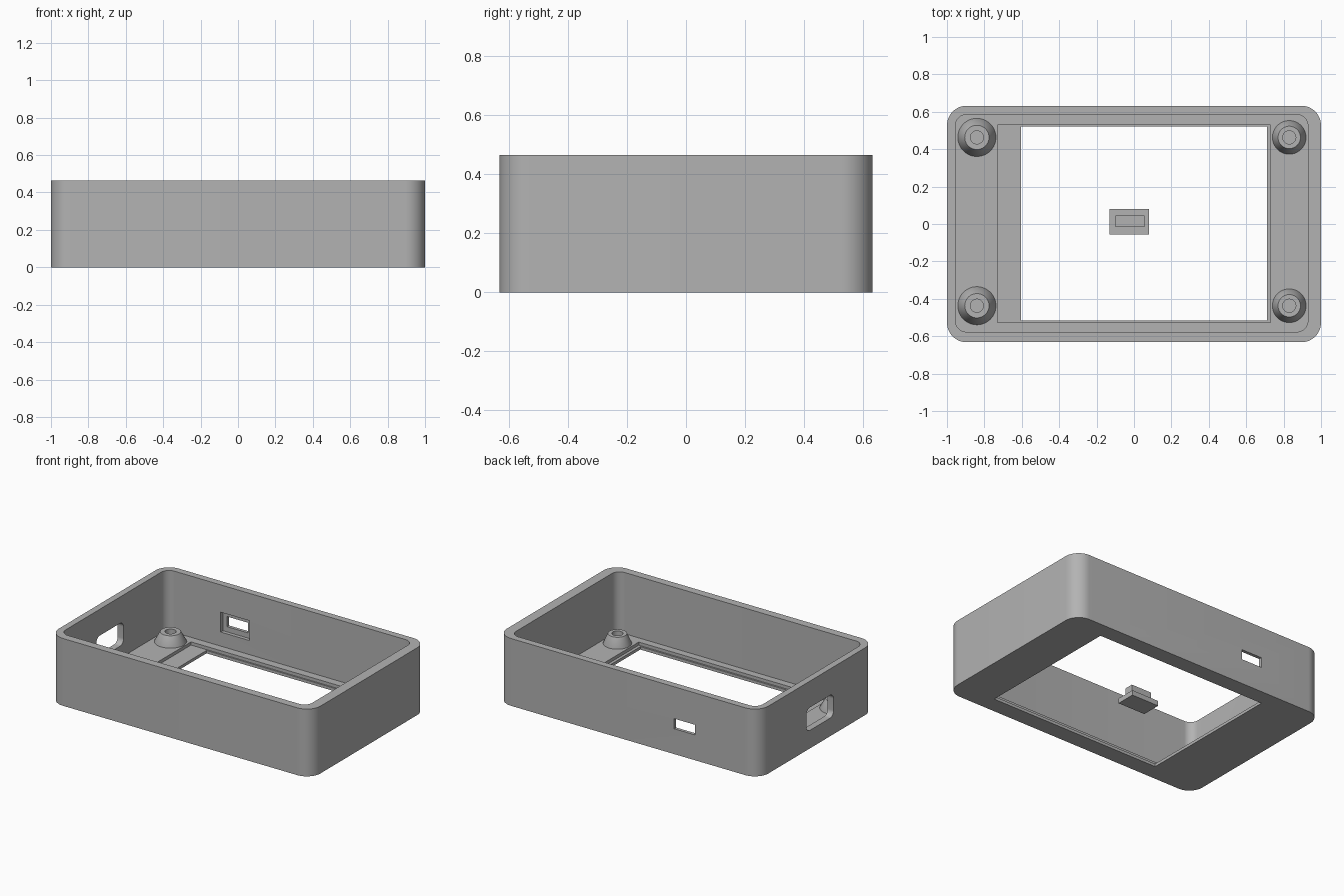
import bpy, bmesh, math

if "Cube" in bpy.data.objects:
    bpy.data.objects.remove(bpy.data.objects["Cube"])

H, FLOOR, LEDGE = 0.465, 0.042, 0.02

grey = bpy.data.materials.new("light grey")
grey.diffuse_color = (0.45, 0.45, 0.45, 1)
grey.use_nodes = True
grey.node_tree.nodes["Principled BSDF"].inputs["Base Color"].default_value = grey.diffuse_color


def finish(name, bm):
    bmesh.ops.recalc_face_normals(bm, faces=bm.faces)
    me = bpy.data.meshes.new(name)
    bm.to_mesh(me)
    bm.free()
    me.materials.append(grey)
    ob = bpy.data.objects.new(name, me)
    bpy.context.collection.objects.link(ob)
    return ob


def prism(name, u, v, w, r=0, axis="z", steps=12):
    """Rounded rectangle u by v, extruded over w along z or x."""
    pts = []
    for i, (cu, cv) in enumerate([(u[1] - r, v[1] - r), (u[0] + r, v[1] - r),
                                  (u[0] + r, v[0] + r), (u[1] - r, v[0] + r)]):
        for k in range(steps + 1 if r else 1):
            a = math.pi / 2 * (i + k / steps)
            pts.append((cu + r * math.cos(a), cv + r * math.sin(a)))
    bm = bmesh.new()
    rings = []
    for t in w:
        rings.append([bm.verts.new((p, q, t) if axis == "z" else (t, p, q)) for p, q in pts])
    n = len(pts)
    bm.faces.new(rings[0][::-1])
    bm.faces.new(rings[1])
    for i in range(n):
        j = (i + 1) % n
        bm.faces.new((rings[0][i], rings[0][j], rings[1][j], rings[1][i]))
    return finish(name, bm)


def boolean(ob, tool, op="DIFFERENCE"):
    m = ob.modifiers.new("cut", "BOOLEAN")
    m.operation, m.solver, m.object = op, "EXACT", tool
    bpy.context.view_layer.objects.active = ob
    bpy.ops.object.modifier_apply(modifier=m.name)
    bpy.data.objects.remove(tool)


def lathe(name, profile, x, y, n=48):
    """Closed profile of (radius, z) turned about a vertical axis."""
    bm = bmesh.new()
    rings = [[bm.verts.new((x + r * math.cos(math.tau * k / n),
                            y + r * math.sin(math.tau * k / n), z)) for k in range(n)]
             for r, z in profile]
    for i, a in enumerate(rings):
        b = rings[(i + 1) % len(rings)]
        for k in range(n):
            j = (k + 1) % n
            bm.faces.new((a[k], a[j], b[j], b[k]))
    return finish(name, bm)


def smooth(ob):
    bpy.ops.object.select_all(action="DESELECT")
    ob.select_set(True)
    bpy.context.view_layer.objects.active = ob
    bpy.ops.object.shade_smooth_by_angle(angle=math.radians(30))


# Open tray with rounded corners
case = prism("case_shell", (-1, 1), (-0.632, 0.632), (0, H), 0.105)
boolean(case, prism("cavity", (-0.955, 0.93), (-0.577, 0.585), (FLOOR, 1), 0.06))
# Screen recess in the floor and the window through it
boolean(case, prism("recess", (-0.73, 0.73), (-0.527, 0.53), (LEDGE, 0.2)))
boolean(case, prism("window", (-0.605, 0.71), (-0.515, 0.52), (-0.1, 0.2)))
# Switch slot in the back wall, with a wider pocket inside
boolean(case, prism("slot", (-0.51, -0.352), (0.5, 0.8), (0.175, 0.245)))
boolean(case, prism("pocket", (-0.542, -0.32), (0.5, 0.61), (0.139, 0.276)))
# Rounded port in the left wall
boolean(case, prism("port", (-0.183, 0.115), (0.125, 0.283), (-1.1, -0.9), 0.04, "x"))
smooth(case)

# Conical screw bosses, wider on the left
for x, base, top, label in ((-0.84, 0.102, 0.065, "left"), (0.83, 0.09, 0.06, "right")):
    for y, end in ((0.463, "back"), (-0.437, "front")):
        boss = lathe(f"screw_boss_{end}_{label}",
                     [(base, FLOOR - 0.004), (base, FLOOR), (top, 0.11),
                      (0.035, 0.11), (0.035, FLOOR - 0.004)], x, y)
        smooth(boss)

# Loose switch button: flange with a raised key
button = prism("switch_button", (-0.13, 0.08), (-0.055, 0.08), (0, 0.035))
boolean(button, prism("key", (-0.1, 0.055), (-0.015, 0.045), (0.02, 0.1)), "UNION")
